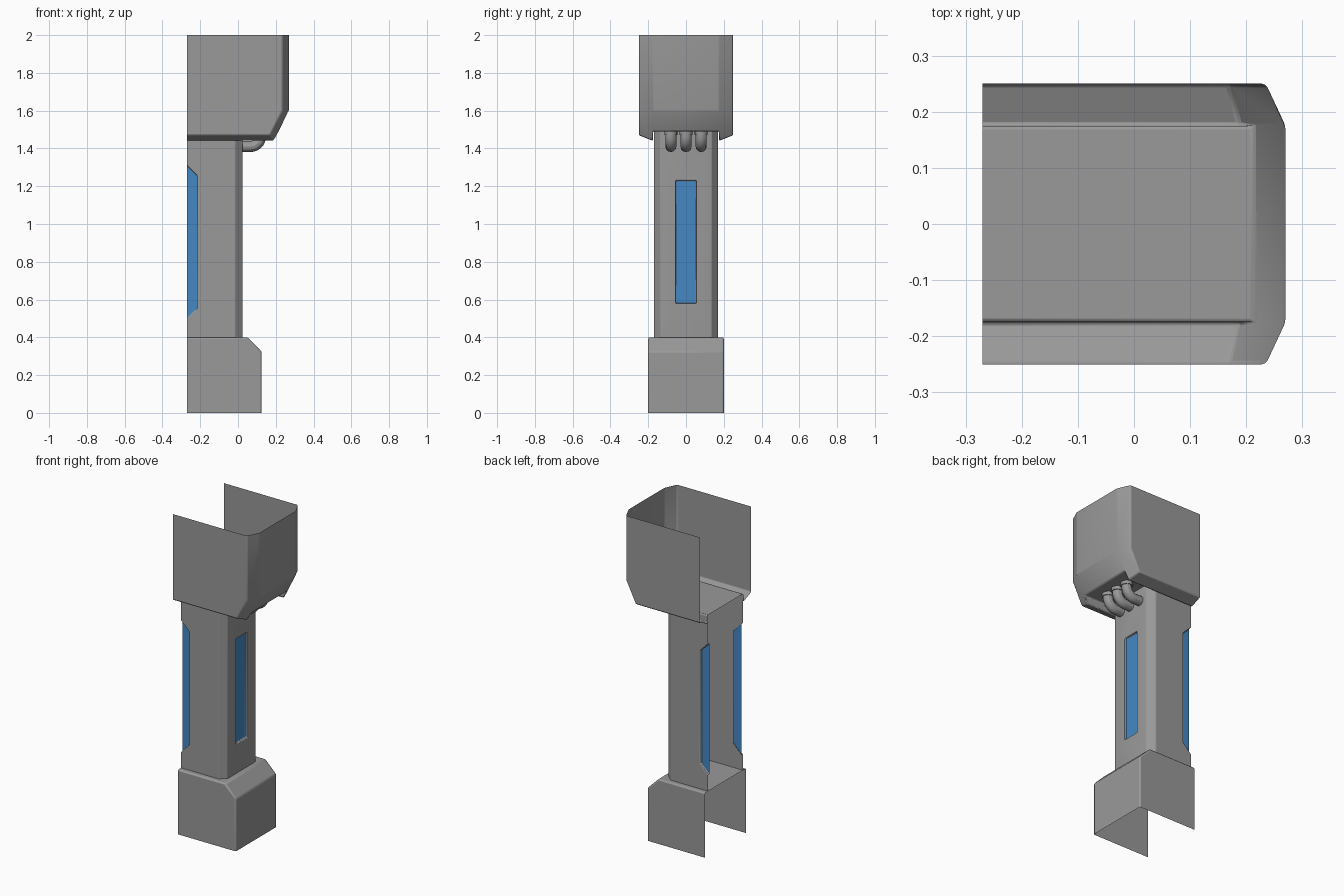
import bpy, bmesh, math

if "Cube" in bpy.data.objects:
    bpy.data.objects.remove(bpy.data.objects["Cube"])

def material(name, rgb):
    m = bpy.data.materials.new(name)
    m.diffuse_color = (*rgb, 1)
    m.use_nodes = True
    m.node_tree.nodes["Principled BSDF"].inputs["Base Color"].default_value = m.diffuse_color
    return m

GREY = material("grey metal", (0.32, 0.32, 0.32))
BLUE = material("blue panel", (0.06, 0.25, 0.55))
BACK = -0.27          # open side that sits against a wall

def smooth(ob):
    bpy.ops.object.select_all(action='DESELECT')
    ob.select_set(True)
    bpy.context.view_layer.objects.active = ob
    bpy.ops.object.shade_smooth_by_angle(angle=math.radians(30))

def flip(p):
    return (p[0], -p[1], p[2])

def shell(name, sides, strips, bevel):
    """sides: polygons mirrored across y; strips: point pairs spanned across y."""
    bm = bmesh.new()
    def face(pts, mat):
        bm.faces.new([bm.verts.new(p) for p in pts]).material_index = mat
    for pts, mat in sides:
        face(pts, mat)
        face([flip(p) for p in reversed(pts)], mat)
    for a, b, mat in strips:
        face([a, b, flip(b), flip(a)], mat)
    bmesh.ops.remove_doubles(bm, verts=bm.verts, dist=1e-4)
    bmesh.ops.recalc_face_normals(bm, faces=bm.faces)
    me = bpy.data.meshes.new(name)
    bm.to_mesh(me)
    bm.free()
    me.materials.append(GREY)
    me.materials.append(BLUE)
    ob = bpy.data.objects.new(name, me)
    bpy.context.collection.objects.link(ob)
    smooth(ob)
    mod = ob.modifiers.new("soft edges", 'BEVEL')
    mod.width, mod.segments = bevel, 2
    mod.limit_method, mod.angle_limit = 'ANGLE', math.radians(25)
    return ob

# Base: open underneath and behind, sloped front top edge
prof = [(0.125, 0.2, 0), (0.125, 0.2, 0.325), (0.05, 0.2, 0.4), (BACK, 0.2, 0.4)]
shell("base", [(prof + [(BACK, 0.2, 0)], 0)],
      [(a, b, 0) for a, b in zip(prof, prof[1:])], 0.008)

# Shaft: chamfered corners, recessed blue panels on three sides
Z0, Z1, W, D = 0.4, 1.49, 0.17, 0.015
FX, CX, CY, PY = 0.025, -0.015, 0.135, 0.055
cut = [(BACK, 1.31), (-0.215, 1.255), (-0.215, 0.555), (BACK, 0.5)]
outer = [(x, W, z) for x, z in cut]
inner = [(x, W - D, z) for x, z in cut]
sides = [([(BACK, W, Z0), (CX, W, Z0), (CX, W, Z1), (BACK, W, Z1)] + outer, 0),
         (inner, 1),
         ([(CX, W, Z0), (FX, CY, Z0), (FX, CY, Z1), (CX, W, Z1)], 0)]
sides += [([outer[i], outer[i + 1], inner[i + 1], inner[i]], 0) for i in range(3)]
lo, hi = (FX, PY, 0.58), (FX, PY, 1.23)
lo_in, hi_in = (FX - D, PY, 0.58), (FX - D, PY, 1.23)
sides += [([(FX, CY, Z0), lo, hi, (FX, CY, Z1)], 0), ([lo, lo_in, hi_in, hi], 0)]
strips = [((FX, CY, Z0), lo, 0), (hi, (FX, CY, Z1), 0),
          (lo, lo_in, 0), (hi_in, hi, 0), (lo_in, hi_in, 1)]
shell("shaft", sides, strips, 0.004)

# Head: open top and back, chamfered corners, recessed underside
A0, B0, C0 = (BACK, .25, 2), (.235, .25, 2), (.27, .175, 2)
A1, B1, C1 = (BACK, .25, 1.47), (.235, .25, 1.6), (.27, .175, 1.6)
E, F, G = (.17, .25, 1.47), (BACK, .175, 1.44), (.19, .175, 1.44)
H, I = (.215, .175, 1.49), (BACK, .175, 1.49)
shell("head", [([A0, A1, E, B1, B0], 0), ([B0, B1, C1, C0], 0),
               ([B1, E, G, H, C1], 0), ([A1, F, G, E], 0), ([F, I, H, G], 0)],
      [(C0, C1, 0), (C1, H, 0), (H, I, 0)], 0.007)

# Pipes: three elbows from the shaft up into the head, each with a collar
for i, y in enumerate((-0.08, 0, 0.08)):
    path = [(0.015, 1.41)]
    for k in range(9):
        a = math.pi / 2 * k / 8
        path.append((0.065 + 0.055 * math.sin(a), 1.465 - 0.055 * math.cos(a)))
    path.append((0.12, 1.495))
    cu = bpy.data.curves.new("pipe", 'CURVE')
    cu.dimensions = '3D'
    cu.bevel_depth, cu.bevel_resolution = 0.029, 4
    sp = cu.splines.new('POLY')
    sp.points.add(len(path) - 1)
    for pt, (x, z) in zip(sp.points, path):
        pt.co = (x, y, z, 1)
    ob = bpy.data.objects.new(f"pipe_{i + 1}", cu)
    bpy.context.collection.objects.link(ob)
    cu.materials.append(GREY)
    bpy.ops.object.select_all(action='DESELECT')
    ob.select_set(True)
    bpy.context.view_layer.objects.active = ob
    bpy.ops.object.convert(target='MESH')
    smooth(bpy.context.object)
    bpy.ops.mesh.primitive_cylinder_add(vertices=16, radius=0.034, depth=0.02,
                                        location=(0.12, y, 1.48))
    collar = bpy.context.object
    collar.name = f"pipe_collar_{i + 1}"
    collar.data.materials.append(GREY)
    smooth(collar)
